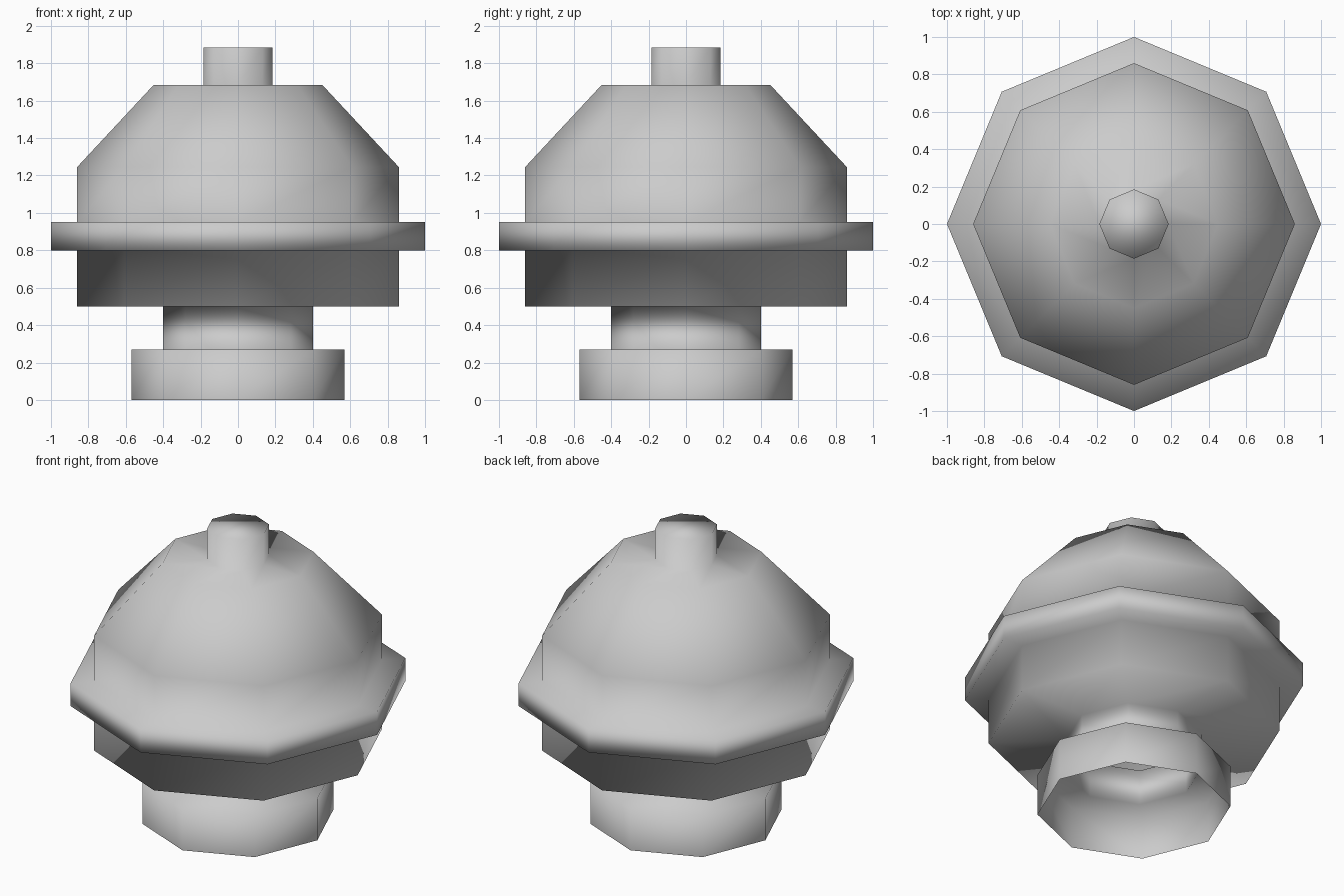
import bpy, bmesh
from math import cos, sin, tau

if "Cube" in bpy.data.objects:
    bpy.data.objects.remove(bpy.data.objects["Cube"])

SIDES = 8

# Half profile (radius, height) from the open foot up to the knob
PROFILE = [
    (0.57, 0.0), (0.57, 0.27),      # foot ring
    (0.40, 0.27), (0.40, 0.50),     # neck
    (0.86, 0.50), (0.86, 0.80),     # lower drum
    (1.00, 0.80), (1.00, 0.95),     # brim
    (0.86, 0.95), (0.86, 1.245),    # upper drum
    (0.45, 1.685),                  # sloped shoulder
    (0.185, 1.685), (0.185, 1.885), # knob
]


def lathe(name, profile, sides):
    """Turn a profile around z into one open-bottomed, smooth shell."""
    bm = bmesh.new()
    rings = [[bm.verts.new((r * cos(tau * i / sides), r * sin(tau * i / sides), z))
              for i in range(sides)] for r, z in profile]
    for low, high in zip(rings, rings[1:]):
        for i in range(sides):
            j = (i + 1) % sides
            bm.faces.new((low[i], low[j], high[j], high[i]))
    # Flat cap closing the knob
    bm.faces.new(rings[-1])
    for face in bm.faces:
        face.smooth = True
    mesh = bpy.data.meshes.new(name)
    bm.to_mesh(mesh)
    bm.free()
    obj = bpy.data.objects.new(name, mesh)
    bpy.context.collection.objects.link(obj)
    return obj


lathe("octagonal_turned_body", PROFILE, SIDES)
